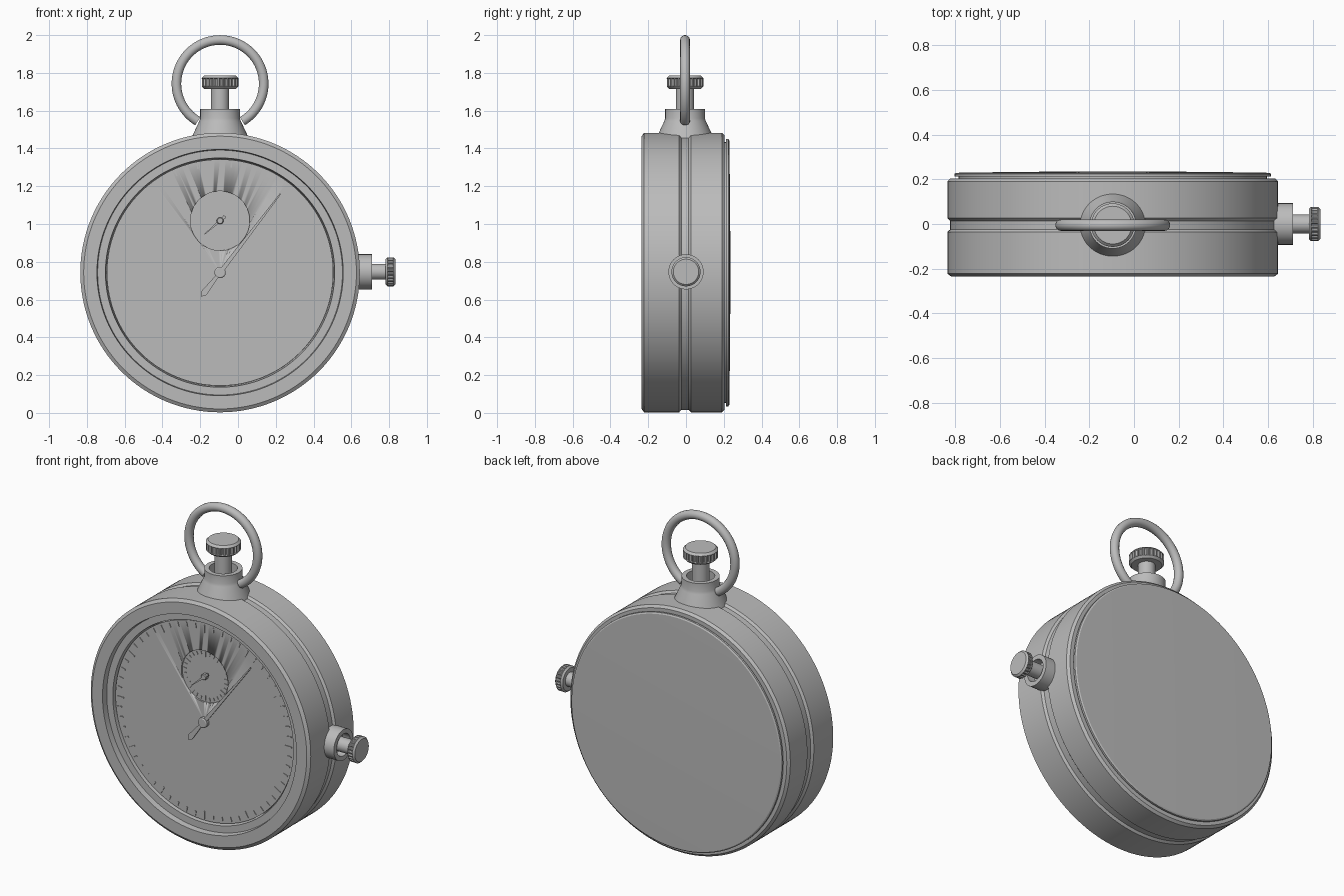
import bpy, bmesh
from math import sin, cos, pi, atan2, hypot
from mathutils import Matrix, Vector

if "Cube" in bpy.data.objects:
    bpy.data.objects.remove(bpy.data.objects["Cube"])

CX, CZ, R = -0.095, 0.743, 0.74      # case centre and radius
NECK_Y = -0.005

metal = bpy.data.materials.new("grey metal")
metal.use_nodes = True
GREY = (0.5, 0.5, 0.5, 1)
metal.diffuse_color = GREY
metal.node_tree.nodes["Principled BSDF"].inputs["Base Color"].default_value = GREY

# Axis frames: local z of a turned part points along the named direction
AXES = {"up": Matrix.Identity(4),
        "back": Matrix.Rotation(-pi / 2, 4, "X"),
        "side": Matrix.Rotation(pi / 2, 4, "Y")}


def finish(name, bm, angle=0.5):
    bmesh.ops.recalc_face_normals(bm, faces=bm.faces)
    mesh = bpy.data.meshes.new(name)
    bm.to_mesh(mesh)
    bm.free()
    mesh.materials.append(metal)
    ob = bpy.data.objects.new(name, mesh)
    bpy.context.collection.objects.link(ob)
    bpy.ops.object.select_all(action="DESELECT")
    ob.select_set(True)
    bpy.context.view_layer.objects.active = ob
    bpy.ops.object.shade_smooth_by_angle(angle=angle)
    return ob


def lathe(name, profile, loc, axis, n=64, ribbed=()):
    """Turn (radius, height) points; rings listed in ribbed get grip teeth."""
    bm = bmesh.new()
    rings = []
    for i, (r, h) in enumerate(profile):
        if r == 0:
            rings.append([bm.verts.new((0, 0, h))] * n)
            continue
        ring = []
        for k in range(n):
            a = 2 * pi * k / n
            q = r * (0.92 if i in ribbed and k % 4 < 2 else 1)
            ring.append(bm.verts.new((q * cos(a), q * sin(a), h)))
        rings.append(ring)
    for lo, hi in zip(rings, rings[1:]):
        for k in range(n):
            m = (k + 1) % n
            corners = list(dict.fromkeys((lo[k], lo[m], hi[m], hi[k])))
            bm.faces.new(corners)
    bm.transform(Matrix.Translation(loc) @ AXES[axis])
    return finish(name, bm)


def plate(bm, outline, y, thick):
    """Thin flat plate with an (x, z) outline facing the front."""
    face = bm.faces.new([bm.verts.new((x, y, z)) for x, z in outline])
    out = bmesh.ops.extrude_face_region(bm, geom=[face])
    moved = [v for v in out["geom"] if isinstance(v, bmesh.types.BMVert)]
    bmesh.ops.translate(bm, verts=moved, vec=(0, -thick, 0))


def ticks(name, x, z, y, count, outer, long, short, every, width):
    bm = bmesh.new()
    for i in range(count):
        a = 2 * pi * i / count
        d, s = Vector((sin(a), cos(a))), Vector((cos(a), -sin(a))) * width / 2
        c = Vector((x, z))
        inner = outer - (long if i % every == 0 else short)
        plate(bm, [c + d * inner - s, c + d * inner + s,
                   c + d * outer + s, c + d * outer - s], y, 0.004)
    return finish(name, bm)


def hand(name, hub, tip, tail, width, y):
    """Tapered pointer with a paddle-shaped counterweight."""
    bm = bmesh.new()
    h, t, e = Vector(hub), Vector(tip), Vector(tail)
    d = (t - h).normalized()
    s = Vector((d.y, -d.x)) * width
    paddle = h.lerp(e, 0.85)
    plate(bm, [t - s * 0.2, t + s * 0.2, h + s * 0.7, h - s * 0.7], y, 0.006)
    plate(bm, [h + s * 0.4, paddle + s, e, paddle - s, h - s * 0.4], y, 0.006)
    return finish(name, bm)


# Case: grooved band, bevelled rim and stepped recess in front
FRONT, DIAL = -0.235, -0.185
lathe("case", [(0, DIAL + 0.04), (0.6, DIAL + 0.04), (0.607, -0.2), (0.648, -0.2),
               (0.652, FRONT), (0.722, FRONT), (R, -0.222),
               (R, -0.036), (R - 0.013, -0.024), (R - 0.013, 0.014),
               (R, 0.026), (R, 0.19), (R - 0.014, 0.204), (0, 0.204)],
      (CX, 0, CZ), "back", 128)

# Slightly domed lid closing the back
lathe("back_lid", [(0.69, 0.2), (0.69, 0.212), (0.708, 0.212), (0.708, 0.224),
                   (0.7, 0.229), (0.58, 0.231), (0.3, 0.234), (0, 0.235)],
      (CX, 0, CZ), "back", 128)

# Dial with a sunken small counter
SUB_Z = CZ + 0.274
dial = lathe("dial", [(0, DIAL + 0.03), (0.599, DIAL + 0.03), (0.599, DIAL), (0, DIAL)],
             (CX, 0, CZ), "back", 128)
cutter = lathe("counter_cutter", [(0, -0.05), (0.157, -0.05), (0.157, 0.01), (0, 0.01)],
               (CX, DIAL, SUB_Z), "back", 64)
cutter.hide_render = True
cut = dial.modifiers.new("counter recess", "BOOLEAN")
cut.operation, cut.solver, cut.object = "DIFFERENCE", "EXACT", cutter
bpy.ops.object.select_all(action="DESELECT")
dial.select_set(True)
bpy.context.view_layer.objects.active = dial
bpy.ops.object.modifier_apply(modifier=cut.name)
bpy.data.objects.remove(cutter)

ticks("dial_ticks", CX, CZ, DIAL, 60, 0.588, 0.045, 0.028, 5, 0.007)
ticks("counter_ticks", CX, SUB_Z, DIAL + 0.01, 30, 0.148, 0.03, 0.018, 5, 0.004)

# Hands and their hubs
hand("main_hand", (CX, CZ), (0.225, 1.16), (-0.195, 0.615), 0.017, DIAL - 0.012)
hand("counter_hand", (CX, SUB_Z), (-0.178, 0.945), (-0.067, 1.042), 0.009, DIAL - 0.002)
for name, z, r, top in (("main_hub", CZ, 0.03, 0.024), ("counter_hub", SUB_Z, 0.018, 0.012)):
    lathe(name, [(0, 0.015), (r, 0.015), (r, -top + 0.004), (r * 0.8, -top), (0, -top)],
          (CX, DIAL, z), "back", 32)


def crown(prefix, loc, axis, collar, stem_r, stem, knob):
    """Hollow collar, stem and ribbed push button along one axis."""
    lathe(prefix + "_collar", collar, loc, axis)
    lathe(prefix + "_stem", [(0, stem[0]), (stem_r, stem[0]), (stem_r, stem[1]),
                             (0, stem[1])], loc, axis, 48)
    r, lo, hi = knob
    b = r * 0.13
    lathe(prefix + "_button", [(0, lo), (r - b, lo), (r, lo + b), (r, lo + b * 1.3),
                               (r, hi - b * 1.3), (r, hi - b), (r - b, hi), (0, hi)],
          loc, axis, 96, ribbed=(3, 4))


crown("top", (CX, NECK_Y, 0), "up",
      [(0, 1.4), (0.165, 1.4), (0.145, 1.47), (0.11, 1.545), (0.105, 1.56), (0.105, 1.61),
       (0.078, 1.61), (0.078, 1.55), (0, 1.55)], 0.048, (1.5, 1.73), (0.097, 1.715, 1.785))
crown("side", (0, 0, CZ + 0.004), "side",
      [(0, 0.58), (0.093, 0.58), (0.093, 0.71), (0.066, 0.71), (0.066, 0.66), (0, 0.66)],
      0.042, (0.6, 0.79), (0.077, 0.782, 0.833))

# Open carrying loop whose ends meet the neck
LOOP_R, TUBE, LOOP_Z, N = 0.231, 0.026, 1.743, 72
half = atan2(0.118, (LOOP_R ** 2 - 0.118 ** 2) ** 0.5)
curve = bpy.data.curves.new("loop_path", "CURVE")
curve.dimensions = "3D"
curve.bevel_depth, curve.bevel_resolution, curve.use_fill_caps = TUBE, 5, True
path = curve.splines.new("POLY")
path.points.add(N)
for i, p in enumerate(path.points):
    a = -pi / 2 + half + (2 * pi - 2 * half) * i / N
    p.co = (CX + LOOP_R * cos(a), NECK_Y, LOOP_Z + LOOP_R * sin(a), 1)
path.use_smooth = True
curve.materials.append(metal)
loop = bpy.data.objects.new("carrying_loop", curve)
bpy.context.collection.objects.link(loop)
